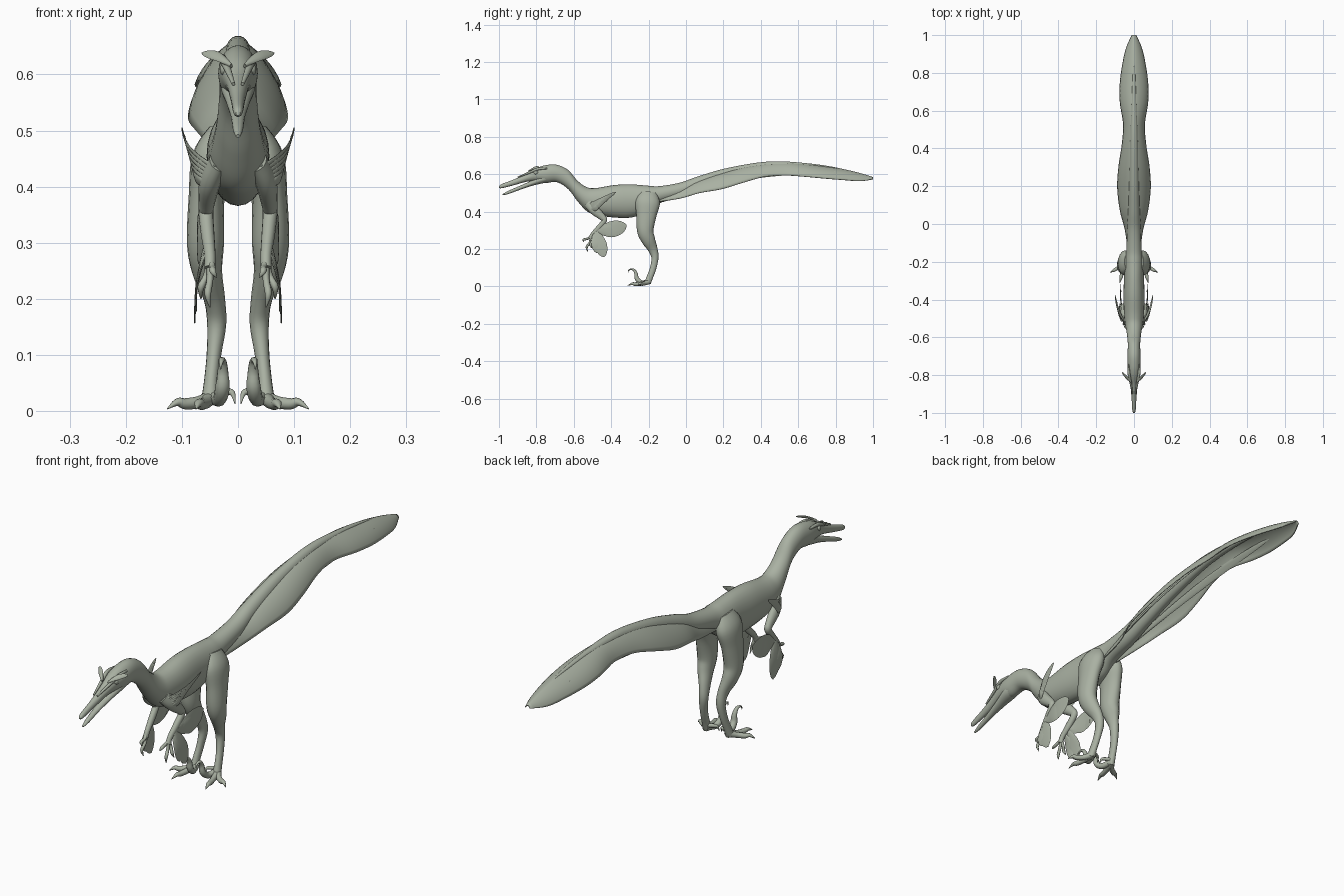
import bpy, bmesh, math
from mathutils import Vector

skin = bpy.data.materials.new("grey_green_skin")
skin.diffuse_color = (0.40, 0.44, 0.365, 1)


def spline(rows, steps):
    """Smooth every column of a short table with a Catmull-Rom curve."""
    rows = [Vector(r) for r in rows]
    out = []
    for i in range(len(rows) - 1):
        p1, p2 = rows[i], rows[i + 1]
        p0, p3 = rows[max(i - 1, 0)], rows[min(i + 2, len(rows) - 1)]
        for k in range(steps):
            t = k / steps
            out.append(0.5 * (2 * p1 + (p2 - p0) * t + (2 * p0 - 5 * p1 + 4 * p2 - p3) * t * t
                              + (3 * p1 - p0 - 3 * p2 + p3) * t ** 3))
    return out + [rows[-1]]


def finish(name, bm, mirror, angle=50):
    bmesh.ops.recalc_face_normals(bm, faces=bm.faces[:])
    me = bpy.data.meshes.new(name)
    bm.to_mesh(me)
    bm.free()
    me.materials.append(skin)
    ob = bpy.data.objects.new(name, me)
    bpy.context.collection.objects.link(ob)
    if mirror:
        ob.modifiers.new("mirror", 'MIRROR')
    bpy.ops.object.select_all(action='DESELECT')
    ob.select_set(True)
    bpy.context.view_layer.objects.active = ob
    bpy.ops.object.shade_smooth_by_angle(angle=math.radians(angle))
    return ob


def tube(name, rows, ref=(1, 0, 0), along=None, sides=16, steps=5, mirror=True):
    """Loft ellipses along rows of (x, y, z, radius on ref axis, other radius)."""
    rows = spline(rows, steps)
    pts = [Vector(r[:3]) for r in rows]
    bm = bmesh.new()
    rings = []
    for i, (p, r) in enumerate(zip(pts, rows)):
        t = Vector(along) if along else (pts[min(i + 1, len(pts) - 1)] - pts[max(i - 1, 0)]).normalized()
        u = Vector(ref)
        u = (u - t * u.dot(t)).normalized()
        v = t.cross(u)
        ru, rv = max(r[3], 0.0008), max(r[4], 0.0008)
        rings.append([bm.verts.new(p + u * ru * math.cos(a) + v * rv * math.sin(a))
                      for a in (2 * math.pi * k / sides for k in range(sides))])
    for a, b in zip(rings, rings[1:]):
        for k in range(sides):
            n = (k + 1) % sides
            bm.faces.new((a[k], a[n], b[n], b[k]))
    bm.faces.new(rings[0])
    bm.faces.new(rings[-1])
    return finish(name, bm, mirror)


def feather(name, base, tip, width, ref, bow=(0, 0, 0), thick=0.004):
    """Flat leaf-shaped feather, widest past its middle."""
    a, b, w = Vector(base), Vector(tip), Vector(bow)
    rows = []
    for t, f in ((0, .3), (.25, .75), (.55, 1), (.8, .8), (.94, .42), (1, .05)):
        rows.append((*(a.lerp(b, t) + w * math.sin(math.pi * t)), width * f, thick * (1 - .7 * t)))
    return tube(name, rows, ref=ref, sides=10, steps=3)


# Body with neck, upper jaw and tail core: y, top, bottom, half width
profile = [
    (-1, .535, .527, .004), (-.985, .547, .525, .009), (-.92, .572, .541, .013),
    (-.85, .603, .56, .020), (-.80, .632, .562, .029), (-.75, .648, .553, .035),
    (-.69, .650, .557, .034), (-.63, .622, .520, .033), (-.58, .565, .455, .038),
    (-.53, .530, .402, .047), (-.48, .526, .382, .053), (-.38, .542, .368, .056),
    (-.29, .545, .369, .053), (-.20, .538, .400, .050), (-.14, .536, .445, .041),
    (-.03, .555, .475, .036), (.07, .590, .512, .032), (.235, .636, .570, .027),
    (.45, .668, .622, .021), (.65, .658, .633, .013), (.82, .632, .620, .006),
    (.98, .586, .580, .002)]
tube("body", [(0, y, (a + b) / 2, w, (a - b) / 2) for y, a, b, w in profile],
     along=(0, 1, 0), sides=24, steps=6, mirror=False)

# Lower jaw
tube("lower_jaw", [(0, -.98, .49, .004, .003), (-0, -.95, .502, .009, .008),
                   (0, -.89, .526, .013, .010), (0, -.82, .553, .022, .014),
                   (0, -.76, .575, .030, .022), (0, -.71, .59, .022, .02)], mirror=False)

# Eyes, brow feathers and cheek ridges
tube("eye", [(.022, -.815, .607, .001, .001), (.025, -.808, .608, .006, .009),
             (.026, -.798, .609, .006, .009), (.024, -.788, .610, .001, .001)])
feather("brow_feather", (.012, -.84, .615), (.064, -.785, .638), .010, (0, 1, .9), (0, 0, .006), .005)
tube("brow_ridge", [(.008, -.90, .583, .003, .003), (.018, -.84, .608, .006, .006),
                    (.027, -.79, .628, .007, .007), (.028, -.74, .63, .003, .004)])

# Tail fan: thin vaulted sheet draped over the tail core: y, top, bottom edge, half width
fan = [(-.15, .50, .452, .030), (-.03, .535, .470, .047), (.07, .574, .499, .073),
       (.19, .612, .520, .087), (.30, .640, .553, .081), (.42, .658, .586, .063),
       (.53, .662, .593, .056), (.64, .654, .586, .073), (.74, .641, .577, .074),
       (.84, .625, .569, .061), (.93, .604, .563, .041), (1, .582, .572, .010)]
bm = bmesh.new()
grid = []
for y, zt, zb, w in spline(fan, 4):
    angles = [math.pi / 2 * k / 8 for k in range(-8, 9)]
    grid.append([bm.verts.new((w * (.6 * math.sin(a) + .4 * a / (math.pi / 2)), y,
                               zb + (zt - zb) * (.6 * math.cos(a) + .4 * (1 - abs(a) / (math.pi / 2)))))
                 for a in angles])
for a, b in zip(grid, grid[1:]):
    for k in range(16):
        bm.faces.new((a[k], a[k + 1], b[k + 1], b[k]))
sheet = finish("tail_fan", bm, False)
mod = sheet.modifiers.new("thickness", 'SOLIDIFY')
mod.thickness = .004
mod.offset = 0

# Upper layer of long tail feathers on each side
feather("tail_covert", (.030, -.06, .495), (.042, .80, .612), .016, (.6, 0, -1), (.012, 0, .037), .004)

# Legs
tube("leg", [(.030, -.20, .50, .022, .045), (.046, -.205, .45, .036, .066),
             (.056, -.212, .38, .032, .054), (.058, -.218, .30, .033, .044),
             (.055, -.202, .25, .027, .037), (.042, -.178, .20, .019, .026),
             (.038, -.166, .155, .017, .019), (.043, -.175, .10, .013, .017),
             (.048, -.193, .05, .013, .017), (.050, -.205, .018, .016, .017)])

# Toes, each ending in a claw
toes = {
    "outer_toe": [(.048, -.195, .025, .013, .013), (.070, -.222, .016, .011, .011),
                  (.094, -.238, .013, .010, .010), (.108, -.246, .016, .007, .008),
                  (.126, -.256, .004, .001, .001)],
    "middle_toe": [(.048, -.195, .025, .013, .013), (.058, -.235, .015, .011, .011),
                   (.066, -.270, .012, .010, .010), (.070, -.288, .014, .007, .008),
                   (.075, -.312, .004, .001, .001)],
    "sickle_toe": [(.046, -.195, .028, .012, .012), (.034, -.235, .020, .012, .012),
                   (.028, -.262, .040, .012, .013), (.027, -.268, .070, .009, .010),
                   (.028, -.282, .090, .006, .007), (.030, -.305, .088, .003, .004),
                   (.031, -.309, .074, .001, .001)],
    "rear_toe": [(.044, -.195, .035, .008, .008), (.022, -.205, .035, .007, .007),
                 (.010, -.212, .032, .005, .005), (.005, -.218, .013, .001, .001)]}
for name, rows in toes.items():
    tube(name, rows, ref=(0, 0, 1), sides=10, steps=4)

# Arms
tube("arm", [(.034, -.52, .445, .018, .028), (.050, -.49, .408, .019, .026),
             (.056, -.445, .368, .014, .018), (.057, -.437, .350, .013, .014),
             (.054, -.465, .315, .012, .014), (.050, -.50, .278, .010, .011),
             (.050, -.512, .255, .010, .011)])

# Fingers with hooked claws: spread on x, y and z at the tip
for i, (x, y, z) in enumerate([(.038, -.548, .238), (.050, -.525, .185), (.066, -.498, .200)]):
    base = Vector((.050, -.508, .268))
    tip = Vector((x, y, z))
    mid, knuckle = base.lerp(tip, .4), base.lerp(tip, .75) + Vector((.004, -.010, .004))
    tube("finger_%d" % (i + 1), [(*base, .006, .006), (*mid, .006, .006), (*knuckle, .006, .006),
                                 (*tip, .001, .001)], sides=8, steps=4)

# Wing feathers on the forearm
feather("rear_wing_feather", (.058, -.475, .300), (.070, -.318, .328), .043, (0, 0, 1), (.006, 0, -.008))
feather("inner_wing_feather", (.056, -.470, .305), (.068, -.352, .290), .034, (0, 0, 1), (.008, 0, 0))
feather("lower_wing_feather", (.056, -.480, .300), (.077, -.438, .157), .034, (0, 1, 0), (.006, 0, 0))
feather("front_wing_feather", (.055, -.490, .285), (.074, -.475, .178), .024, (0, 1, 0), (.008, 0, 0))

# Fan of shoulder feathers sweeping up and back
for i in range(6):
    t = i / 5
    feather("shoulder_feather_%d" % (i + 1),
            (.040 + .006 * t, -.535 + .02 * t, .435 - .03 * t),
            (.100 - .022 * t, -.375 - .085 * t, .505 - .062 * t),
            .013, (.3, -.5, 1), (.012, 0, -.010), .004)
